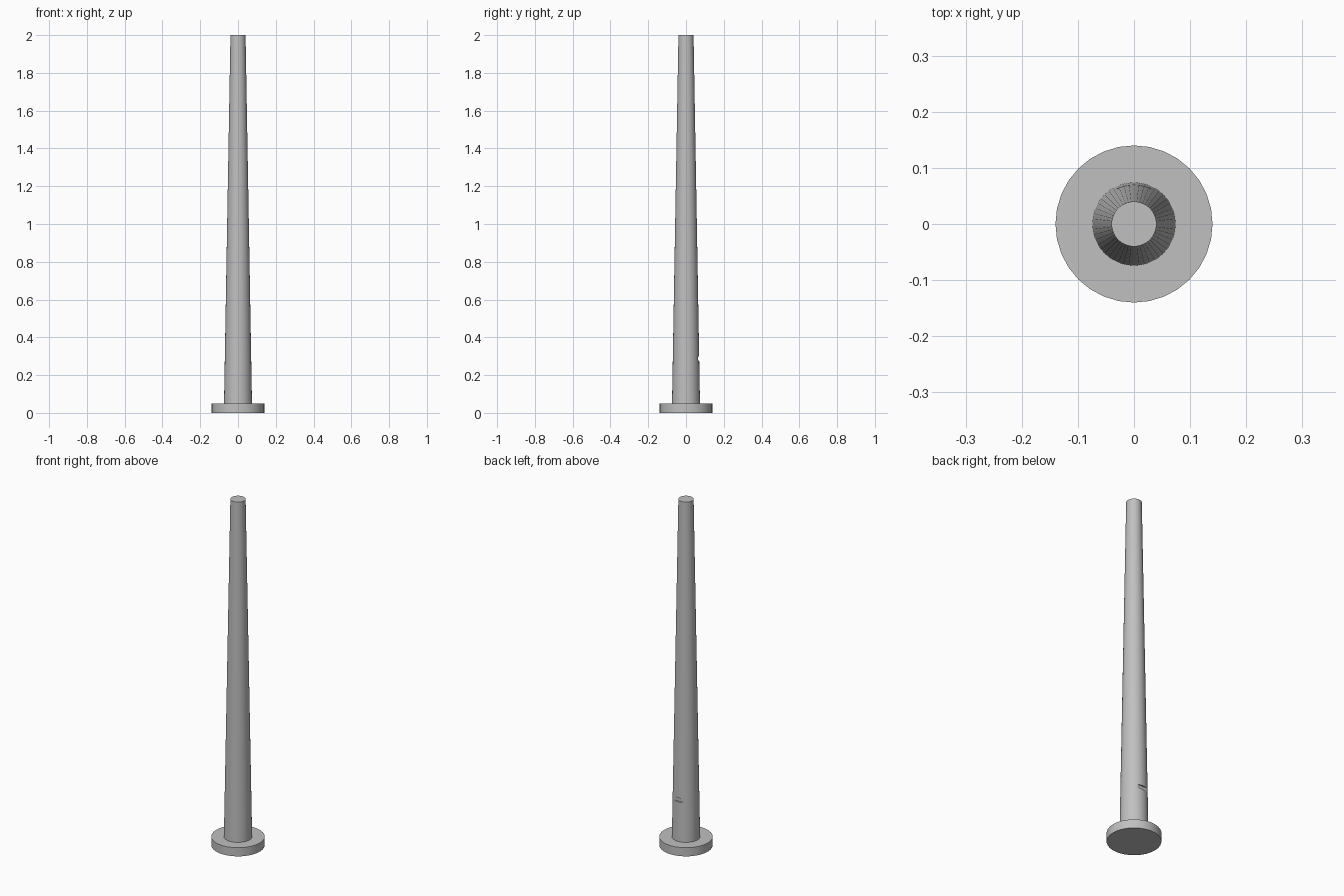
import bpy
import math

cube = bpy.data.objects.get("Cube")
if cube:
    bpy.data.objects.remove(cube, do_unlink=True)

# One plain grey for the whole mast
grey = bpy.data.materials.new("light_grey")
grey.use_nodes = True
colour = (0.53, 0.53, 0.53, 1)
grey.diffuse_color = colour
grey.node_tree.nodes["Principled BSDF"].inputs["Base Color"].default_value = colour


def tapered(name, sides, r_low, r_high, z_low, z_high):
    bpy.ops.mesh.primitive_cone_add(
        vertices=sides, radius1=r_low, radius2=r_high,
        depth=z_high - z_low, location=(0, 0, (z_low + z_high) / 2))
    obj = bpy.context.object
    obj.name = name
    obj.data.materials.append(grey)
    bpy.ops.object.shade_smooth_by_angle(angle=math.radians(30))
    return obj


# Round foot and tapering shaft
tapered("base_flange", 32, 0.14, 0.14, 0, 0.05)
shaft = tapered("shaft", 48, 0.074, 0.04, 0.05, 2)

# Shallow slot in the back of the shaft
bpy.ops.mesh.primitive_cube_add(size=1, location=(0, 0.075, 0.288))
cutter = bpy.context.object
cutter.name = "slot_cutter"
cutter.scale = (0.06, 0.026, 0.022)
cutter.data.materials.append(grey)
cutter.hide_render = True
cutter.hide_set(True)

slot = shaft.modifiers.new("slot", "BOOLEAN")
slot.operation = "DIFFERENCE"
slot.solver = "EXACT"
slot.object = cutter
